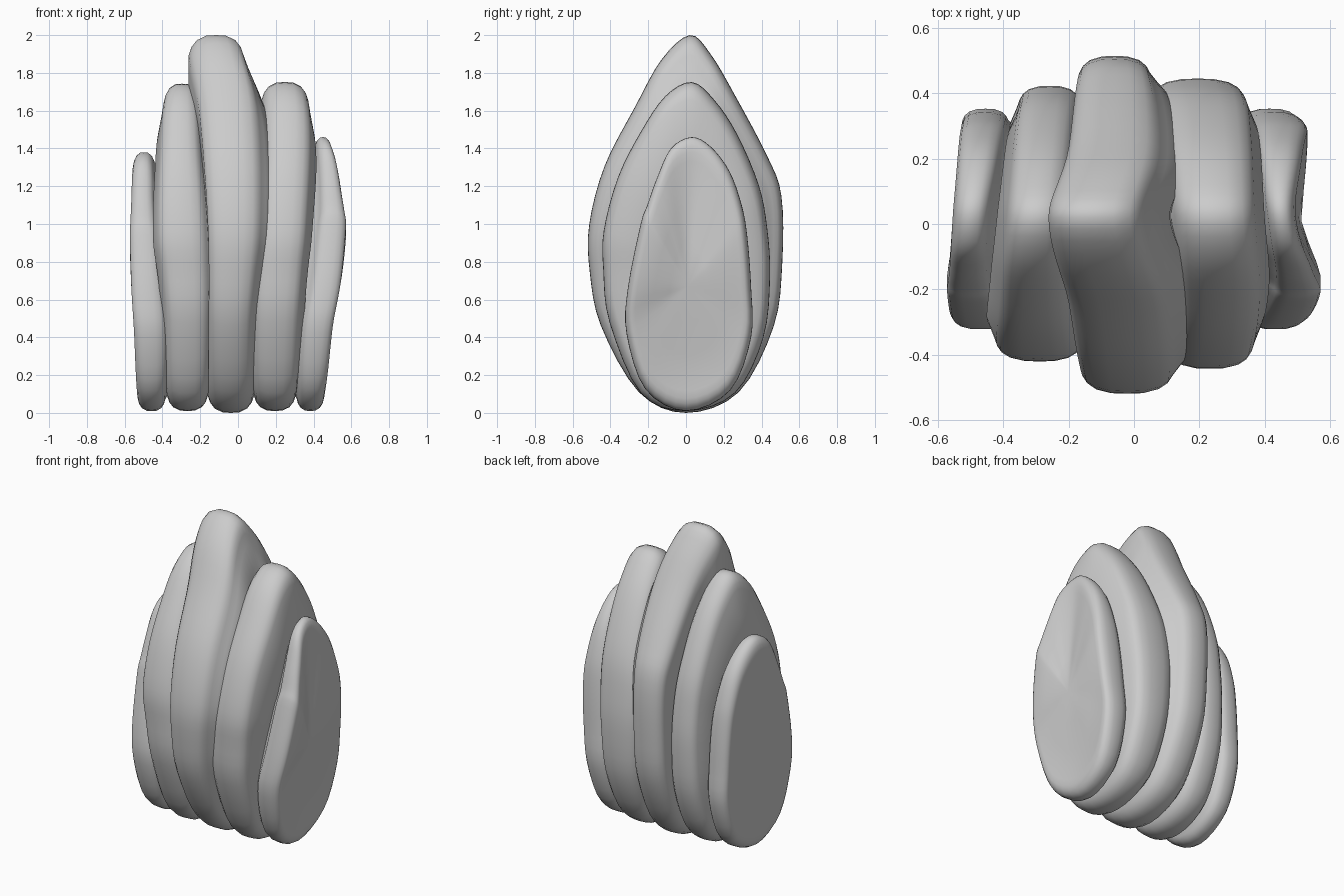
import bpy, bmesh

if "Cube" in bpy.data.objects:
    bpy.data.objects.remove(bpy.data.objects["Cube"])

STEPS = 4  # curve samples between outline points

# Side outlines (y, z): bottom, up the front, over the tip, down the back
TALL = [(0, 0), (-.25, .11), (-.45, .46), (-.51, .75), (-.512, 1.0), (-.43, 1.31),
        (-.27, 1.62), (-.13, 1.87), (.02, 2.0), (.13, 1.9), (.26, 1.68), (.43, 1.36),
        (.505, 1.15), (.51, .8), (.465, .46), (.28, .11)]
MIDDLE = [(0, .01), (-.24, .105), (-.405, .48), (-.438, .76), (-.435, .97), (-.36, 1.25),
          (-.24, 1.49), (-.11, 1.68), (.03, 1.755), (.15, 1.66), (.27, 1.48), (.385, 1.21),
          (.43, .98), (.445, .72), (.41, .4), (.26, .105)]
SHORT = [(0, .01), (-.215, .125), (-.315, .42), (-.308, .66), (-.24, 1.0), (-.205, 1.1),
         (-.155, 1.24), (-.08, 1.4), (.03, 1.46), (.13, 1.41), (.23, 1.28), (.295, 1.1),
         (.325, .93), (.345, .66), (.345, .4), (.235, .12)]

# Outline, depth and height factors, inward flare on each side, then
# left and right limits at: bottom, front low/mid/upper, tip, back upper/mid/low
LOBES = {
    "outer_left_lobe": (SHORT, 1, .945, (0, .07),
        [-.53, -.55, -.572, -.565, -.555, -.54, -.53, -.525],
        [-.385, -.38, -.42, -.445, -.44, -.41, -.39, -.385]),
    "left_lobe": (MIDDLE, .95, .993, (.03, .07),
        [-.375, -.38, -.42, -.41, -.39, -.37, -.35, -.355],
        [-.16, -.155, -.17, -.2, -.205, -.19, -.17, -.165]),
    "central_lobe": (TALL, 1, 1, (0, .08),
        [-.16, -.155, -.16, -.2, -.262, -.2, -.17, -.165],
        [.085, .08, .12, .11, .03, .08, .05, .055]),
    "right_lobe": (MIDDLE, 1, .998, (.06, .03),
        [.085, .085, .12, .14, .125, .1, .06, .07],
        [.305, .325, .36, .385, .37, .36, .34, .315]),
    "outer_right_lobe": (SHORT, 1, 1, (.07, 0),
        [.31, .34, .42, .43, .405, .38, .36, .33],
        [.455, .5, .57, .545, .495, .515, .53, .49]),
}

# Rounded edge section: position across the width, flare amount, outline scale
EDGE = [(0, 1, .72), (0, .3, .84), (0, 0, .9), (.05, 0, .94), (.15, 0, .975), (.32, 0, .997)]


def smooth_loop(values, steps):
    """Closed Catmull-Rom interpolation of numbers."""
    n, out = len(values), []
    for i in range(n):
        a, b, c, d = (values[(i + k) % n] for k in (-1, 0, 1, 2))
        for j in range(steps):
            u = j / steps
            out.append(.5 * (2*b + (c - a)*u + (2*a - 5*b + 4*c - d)*u*u
                             + (3*b - a - 3*c + d)*u**3))
    return out


def make_lobe(name, outline, depth, height, flare, left, right):
    ys = smooth_loop([p[0] * depth for p in outline], STEPS)
    zs = smooth_loop([p[1] * height for p in outline], STEPS)
    lx = smooth_loop(left, STEPS * 2)
    rx = smooth_loop(right, STEPS * 2)
    n = len(ys)
    cy, cz = .01, max(zs) * .46
    bm = bmesh.new()

    def ring(xs, s):
        return [bm.verts.new((x, cy + (y - cy) * s, cz + (z - cz) * s))
                for x, y, z in zip(xs, ys, zs)]

    def face_ring(xs, s, blend, shift):
        mean = sum(xs) / n
        return ring([mean + (x - mean) * blend + shift for x in xs], s)

    def across(t, shift):
        return [a + (b - a) * t + shift for a, b in zip(lx, rx)]

    # Flat side, rounded rim, flat side
    rings = [face_ring(lx, .3, .4, -flare[0]), face_ring(lx, .55, .8, -flare[0])]
    rings += [ring(across(t, -f * flare[0]), s) for t, f, s in EDGE]
    rings.append(ring(across(.5, 0), 1))
    rings += [ring(across(1 - t, f * flare[1]), s) for t, f, s in reversed(EDGE)]
    rings += [face_ring(rx, .55, .8, flare[1]), face_ring(rx, .3, .4, flare[1])]
    for a, b in zip(rings, rings[1:]):
        for i in range(n):
            j = (i + 1) % n
            bm.faces.new((a[i], a[j], b[j], b[i]))
    for r, x in ((rings[0], sum(lx) / n - flare[0]), (rings[-1], sum(rx) / n + flare[1])):
        mid = bm.verts.new((x, cy, cz))
        for i in range(n):
            bm.faces.new((r[i], r[(i + 1) % n], mid))
    bmesh.ops.recalc_face_normals(bm, faces=bm.faces)
    for f in bm.faces:
        f.smooth = True
    mesh = bpy.data.meshes.new(name)
    bm.to_mesh(mesh)
    bm.free()
    obj = bpy.data.objects.new(name, mesh)
    bpy.context.collection.objects.link(obj)


for lobe_name, spec in LOBES.items():
    make_lobe(lobe_name, *spec)
